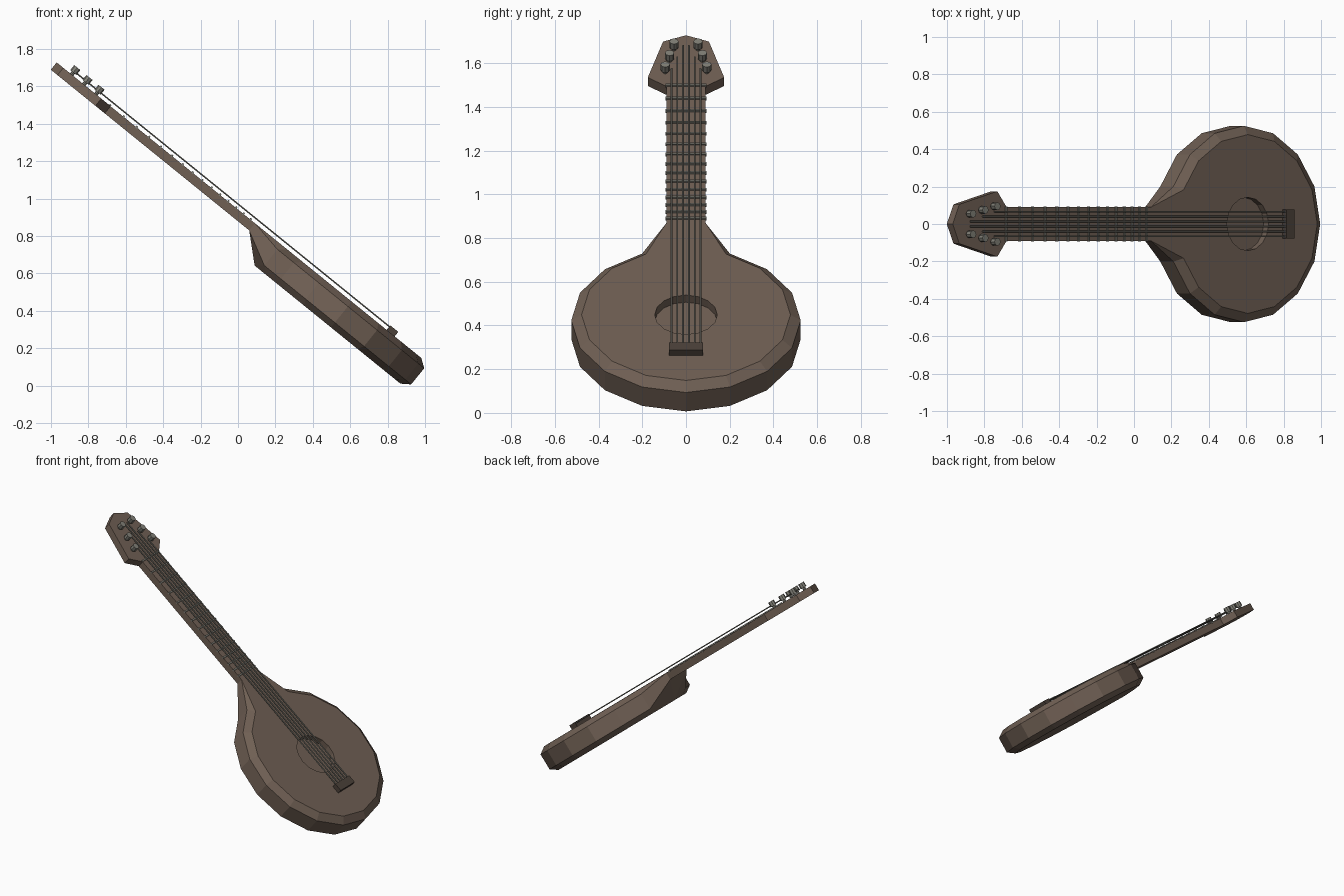
import bpy, bmesh, math
from mathutils import Matrix

if "Cube" in bpy.data.objects:
    bpy.data.objects.remove(bpy.data.objects["Cube"])

# Instrument frame: s runs head -> base, y across, t out of the soundboard
A = math.radians(39)
C, S = math.cos(A), math.sin(A)
TILT = Matrix(((C, 0, S, 0), (0, 1, 0, 0), (-S, 0, C, 0), (0, 0, 0, 1)))
TOP = 0.732          # soundboard / fingerboard level
CENTRE = 0.19        # body centre along s
R, R_IN = 0.525, 0.478


def material(name, rgb):
    m = bpy.data.materials.new(name)
    m.diffuse_color = (*rgb, 1)
    m.use_nodes = True
    m.node_tree.nodes["Principled BSDF"].inputs["Base Color"].default_value = m.diffuse_color
    return m


WOOD = material("brown wood", (0.16, 0.115, 0.088))
DARK = material("dark wood", (0.07, 0.052, 0.041))
METAL = material("grey metal", (0.22, 0.215, 0.185))


def finish(bm, name, mat):
    bmesh.ops.recalc_face_normals(bm, faces=bm.faces)
    me = bpy.data.meshes.new(name)
    bm.to_mesh(me)
    bm.free()
    me.transform(TILT)
    me.materials.append(mat)
    ob = bpy.data.objects.new(name, me)
    bpy.context.collection.objects.link(ob)
    return ob


def box(name, s0, s1, half_y, t0, t1, mat):
    bm = bmesh.new()
    m = Matrix.Translation(((s0 + s1) / 2, 0, (t0 + t1) / 2)) @ \
        Matrix.Diagonal((s1 - s0, 2 * half_y, t1 - t0, 1))
    bmesh.ops.create_cube(bm, size=1, matrix=m)
    return finish(bm, name, mat)


def cylinder(bm, sides, r, depth, matrix):
    bmesh.ops.create_cone(bm, cap_ends=True, segments=sides, radius1=r,
                          radius2=r, depth=depth, matrix=matrix)


# Body: sixteen-sided bevelled drum with a recessed sound hole
bm = bmesh.new()
rings = []
for r, t in [(R_IN, 0.555), (R, 0.588), (R, 0.699), (R_IN, TOP), (0.143, TOP), (0.143, 0.69)]:
    rings.append([bm.verts.new((CENTRE + r * math.cos(i * math.pi / 8),
                                r * math.sin(i * math.pi / 8), t)) for i in range(16)])
for a, b in zip(rings, rings[1:]):
    for i in range(16):
        j = (i + 1) % 16
        bm.faces.new((a[i], a[j], b[j], b[i]))
bm.faces.new(rings[0])
bm.faces.new(rings[-1])
finish(bm, "body", WOOD)

# Heel: tapered block joining body to neck
bm = bmesh.new()
c, s = math.cos(math.pi / 8), math.sin(math.pi / 8)
for side in (-1, 1):
    for p in [(-0.476, 0.09, 0.683), (-0.476, 0.09, TOP),
              (CENTRE - R * c, R * s, 0.588), (CENTRE - R * c, R * s, 0.699),
              (CENTRE - R_IN * c, R_IN * s, 0.555), (CENTRE - R_IN * c, R_IN * s, TOP)]:
        bm.verts.new((p[0], side * p[1], p[2]))
bm.verts.new((CENTRE - R, 0, 0.555))
bmesh.ops.convex_hull(bm, input=bm.verts)
finish(bm, "heel", WOOD)

# Neck
box("neck", -1.48, -0.47, 0.09, 0.683, TOP, WOOD)

# Headstock: extruded arrow-like outline
bm = bmesh.new()
half = [(-1.47, 0.09), (-1.534, 0.175), (-1.795, 0.105)]
outline = half + [(-1.841, 0)] + [(a, -b) for a, b in reversed(half)]
face = bm.faces.new([bm.verts.new((a, b, 0.683)) for a, b in outline])
ext = bmesh.ops.extrude_face_region(bm, geom=[face])
bmesh.ops.translate(bm, vec=(0, 0, 0.05),
                    verts=[v for v in ext["geom"] if isinstance(v, bmesh.types.BMVert)])
finish(bm, "headstock", WOOD)

# Frets, closing up toward the body
pos, gap = -1.475, 0.0944
for i in range(15):
    box(f"fret_{i}", pos - 0.005, pos + 0.005, 0.093, TOP - 0.006, TOP + 0.008, METAL)
    pos += gap
    gap *= 0.95

# Bridge
box("bridge", 0.43, 0.485, 0.078, TOP - 0.005, 0.763, DARK)

# Tuning pegs and strings, mirrored in pairs
for k, (ps, py, sy) in enumerate([(-1.571, 0.095, 0.066), (-1.654, 0.075, 0.04),
                                  (-1.738, 0.055, 0.013)]):
    for side, tag in ((-1, "right"), (1, "left")):
        bm = bmesh.new()
        cylinder(bm, 8, 0.011, 0.03, Matrix.Translation((ps, side * py, 0.74)))
        cylinder(bm, 8, 0.021, 0.034, Matrix.Translation((ps, side * py, 0.764)))
        finish(bm, f"peg_{tag}_{k}", METAL)
        bm = bmesh.new()
        end = 0.435
        cylinder(bm, 6, 0.0045, end - ps,
                 Matrix.Translation(((end + ps) / 2, side * sy, 0.755)) @
                 Matrix.Rotation(math.pi / 2, 4, 'Y'))
        finish(bm, f"string_{tag}_{k}", METAL)
